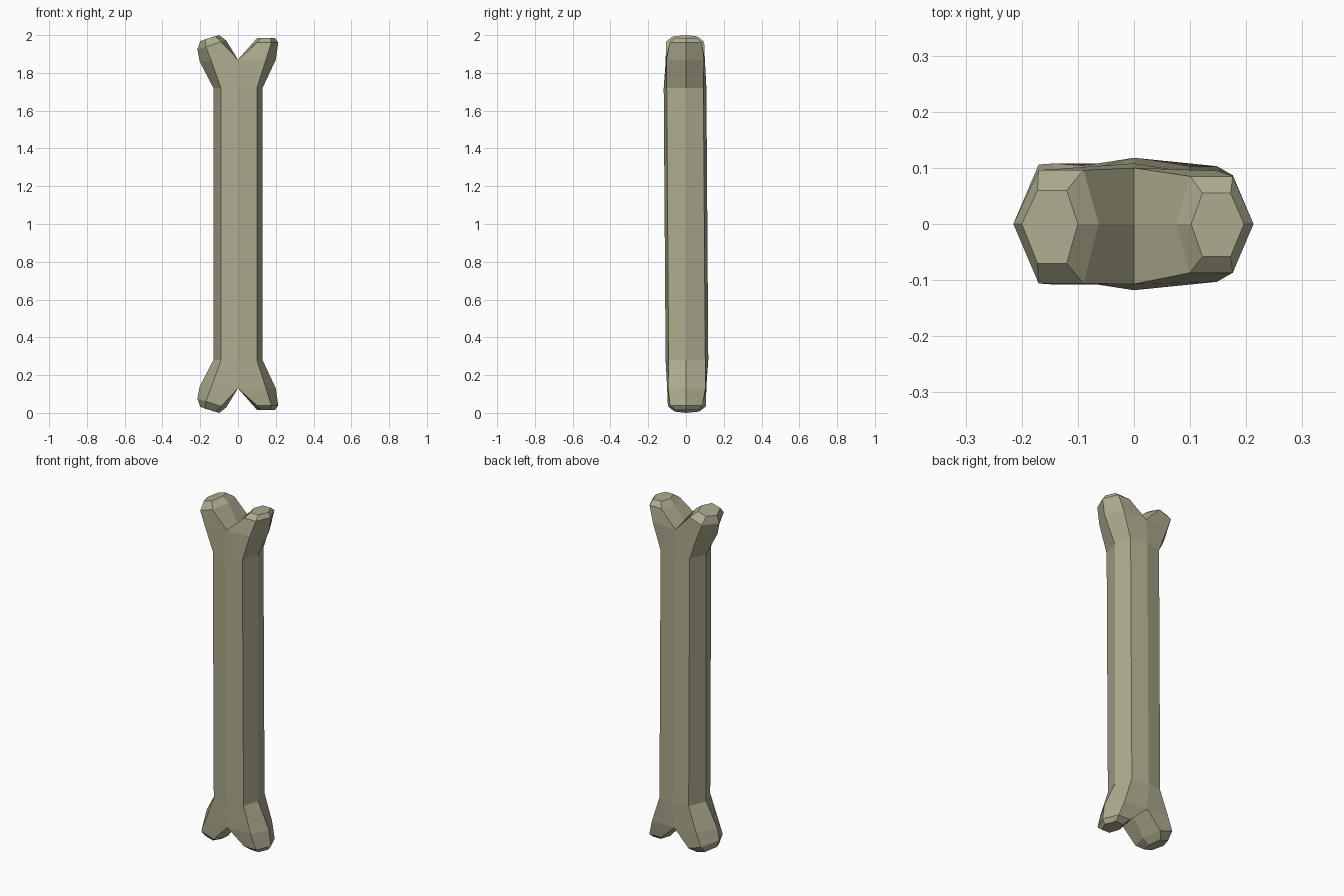
import bpy, bmesh

if "Cube" in bpy.data.objects:
    bpy.data.objects.remove(bpy.data.objects["Cube"])

bm = bmesh.new()


def add_ring(points, flip):
    # the lower end is the upper end turned half way round the x axis
    return [bm.verts.new((x, -y, 2 - z) if flip else (x, y, z)) for x, y, z in points]


def bridge(a, b):
    n = len(a)
    for i in range(n):
        j = (i + 1) % n
        bm.faces.new((a[i], a[j], b[j], b[i]))


def prong_ring(inner, outer, tip, mid, front, back):
    # six points; inner, outer, tip and mid are (x, z) pairs
    (ix, iz), (ox, oz), (tx, tz), (mx, mz) = inner, outer, tip, mid
    return [(ix, front, iz), (ox, front, oz), (tx, 0, tz),
            (ox, back, oz), (ix, back, iz), (mx, 0, mz)]


def bone_end(flip):
    # eight-sided shaft end
    shaft = add_ring([(0, -.118, 1.72), (.1, -.102, 1.72), (.13, 0, 1.72), (.1, .092, 1.72),
                      (0, .108, 1.72), (-.09, .095, 1.72), (-.13, 0, 1.72), (-.09, -.104, 1.72)], flip)
    # flared ring at the height of the notch
    flare = add_ring([(0, -.107, 1.87), (.148, -.103, 1.87), (.2, 0, 1.87), (.148, .095, 1.87),
                      (0, .1, 1.87), (-.14, .098, 1.86), (-.203, 0, 1.86), (-.14, -.108, 1.86)], flip)
    bridge(shaft, flare)
    notch = add_ring([(0, 0, 1.87)], flip)[0]

    # right knuckle: flat top
    right = [flare[i] for i in range(5)] + [notch]
    r1 = add_ring(prong_ring((.1, 1.96), (.176, 1.96), (.213, 1.96), (.075, 1.955), -.087, .085), flip)
    r2 = add_ring(prong_ring((.122, 1.985), (.172, 1.985), (.196, 1.985), (.102, 1.985), -.058, .055), flip)
    # left knuckle: tilted top
    left = [flare[i] for i in (0, 7, 6, 5, 4)] + [notch]
    l1 = add_ring(prong_ring((-.09, 1.965), (-.17, 1.938), (-.215, 1.925), (-.063, 1.972), -.106, .096), flip)
    l2 = add_ring(prong_ring((-.12, 1.993), (-.172, 1.978), (-.2, 1.968), (-.1, 2.0), -.07, .06), flip)
    for base, ring, cap in ((right, r1, r2), (left, l1, l2)):
        bridge(base, ring)
        bridge(ring, cap)
        bm.faces.new(cap)
    return shaft


# shaft between the two ends
top = bone_end(False)
bottom = bone_end(True)
order = [4, 3, 2, 1, 0, 7, 6, 5]
bridge([bottom[i] for i in order], top)
bmesh.ops.recalc_face_normals(bm, faces=bm.faces)

mesh = bpy.data.meshes.new("bone")
bm.to_mesh(mesh)
bm.free()
bone = bpy.data.objects.new("bone", mesh)
bpy.context.collection.objects.link(bone)

mat = bpy.data.materials.new("aged_bone")
mat.diffuse_color = (.42, .41, .27, 1)
mat.use_nodes = True
mat.node_tree.nodes["Principled BSDF"].inputs["Base Color"].default_value = mat.diffuse_color
mesh.materials.append(mat)
